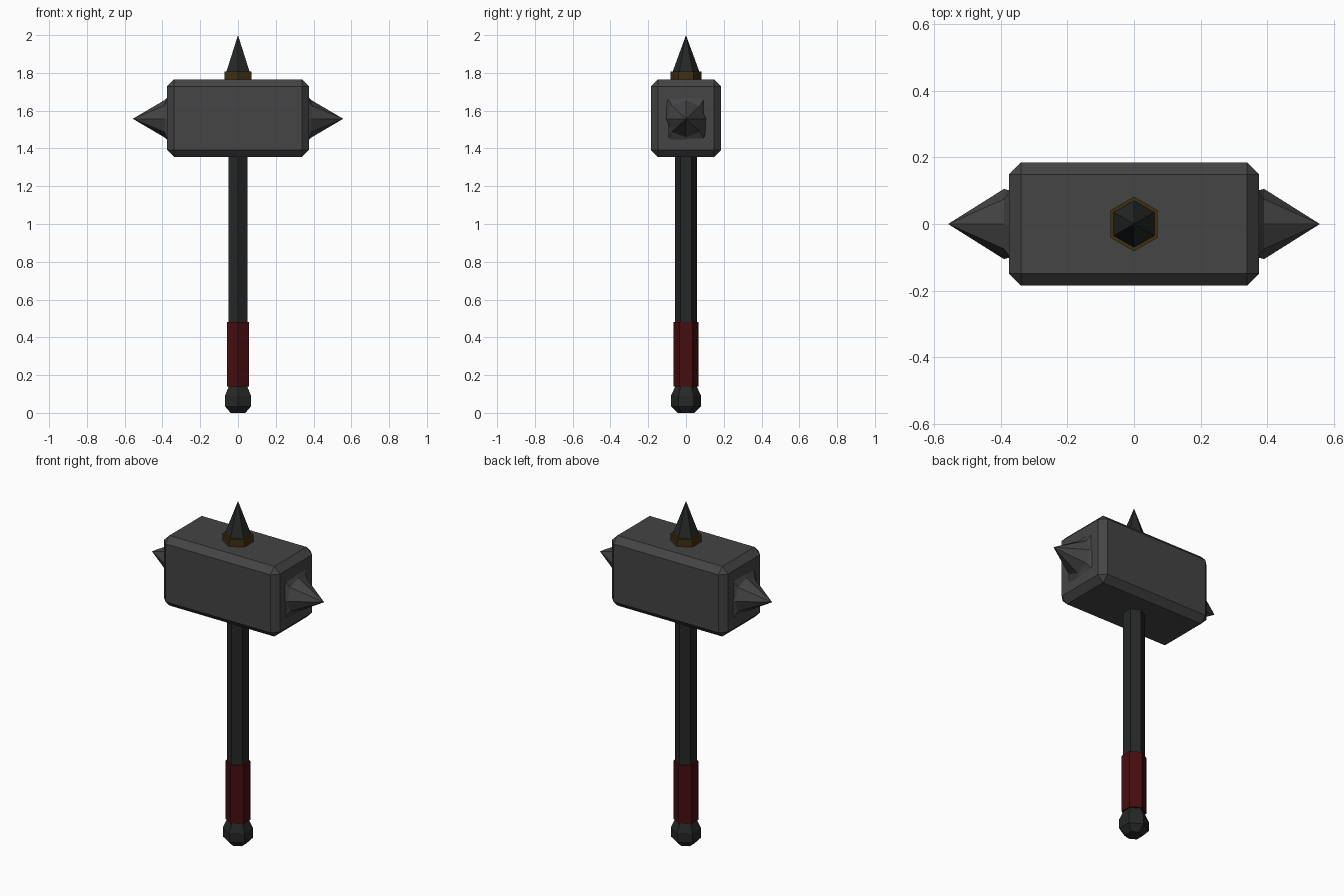
import bpy, bmesh, math

if "Cube" in bpy.data.objects:
    bpy.data.objects.remove(bpy.data.objects["Cube"])


def material(name, rgb):
    m = bpy.data.materials.new(name)
    m.diffuse_color = (*rgb, 1)
    m.use_nodes = True
    m.node_tree.nodes["Principled BSDF"].inputs["Base Color"].default_value = m.diffuse_color
    return m


STEEL = material("grey steel", (0.058, 0.058, 0.058))
DARK = material("dark iron", (0.019, 0.020, 0.020))
RED = material("red leather", (0.062, 0.004, 0.005))
BRASS = material("dark brass", (0.052, 0.028, 0.006))


def finish(bm, name, mat):
    bmesh.ops.recalc_face_normals(bm, faces=bm.faces)
    me = bpy.data.meshes.new(name)
    bm.to_mesh(me)
    bm.free()
    me.materials.append(mat)
    ob = bpy.data.objects.new(name, me)
    bpy.context.collection.objects.link(ob)
    return ob


def loft(name, rings, mat, tip=None):
    """Bridge rings of points, cap the start, and close on a tip or a cap."""
    bm = bmesh.new()
    vs = [[bm.verts.new(p) for p in r] for r in rings]
    n = len(vs[0])
    for a, b in zip(vs, vs[1:]):
        for i in range(n):
            j = (i + 1) % n
            bm.faces.new((a[i], a[j], b[j], b[i]))
    bm.faces.new(vs[0])
    if tip:
        t = bm.verts.new(tip)
        for i in range(n):
            bm.faces.new((vs[-1][i], vs[-1][(i + 1) % n], t))
    else:
        bm.faces.new(vs[-1])
    return finish(bm, name, mat)


def hexagon(r, z):
    # corners lie on the y axis
    return [(r * math.cos(math.radians(30 + 60 * i)),
             r * math.sin(math.radians(30 + 60 * i)), z) for i in range(6)]


def hex_part(name, profile, mat, tip=None):
    return loft(name, [hexagon(r, z) for r, z in profile], mat, tip)


# handle, grip, pommel
hex_part("handle", [(0.058, 0.10), (0.058, 1.37)], DARK)
hex_part("grip", [(0.067, 0.14), (0.067, 0.48)], RED)
hex_part("pommel", [(0.045, 0), (0.08, 0.035), (0.08, 0.09), (0.056, 0.142)], DARK)

# collar and top spike
hex_part("collar", [(0.082, 1.75), (0.082, 1.808)], BRASS)
hex_part("top_spike", [(0.073, 1.80)], DARK, (0, 0, 2.0))

# chamfered hammer head
bm = bmesh.new()
bmesh.ops.create_cube(bm, size=1)
for v in bm.verts:
    v.co = (v.co.x * 0.75, v.co.y * 0.37, v.co.z * 0.41 + 1.56)
bmesh.ops.bevel(bm, geom=bm.edges[:], offset=0.036, segments=1, affect='EDGES')
finish(bm, "hammer_head", STEEL)

# side spikes: squarish foot turning into an eight-sided point
for side, s in (("right", 1), ("left", -1)):
    foot, base = [], []
    for i in range(8):
        a = math.radians(45 * i)
        c, d = math.cos(a), math.sin(a)
        k = 1 / max(abs(c), abs(d))
        foot.append((s * 0.37, 0.1 * c * k, 1.557 + 0.115 * d * k))
        base.append((s * 0.39, 0.105 * c, 1.557 + 0.098 * d))
    loft(side + "_spike", [foot, base], STEEL, (s * 0.557, 0, 1.557))
